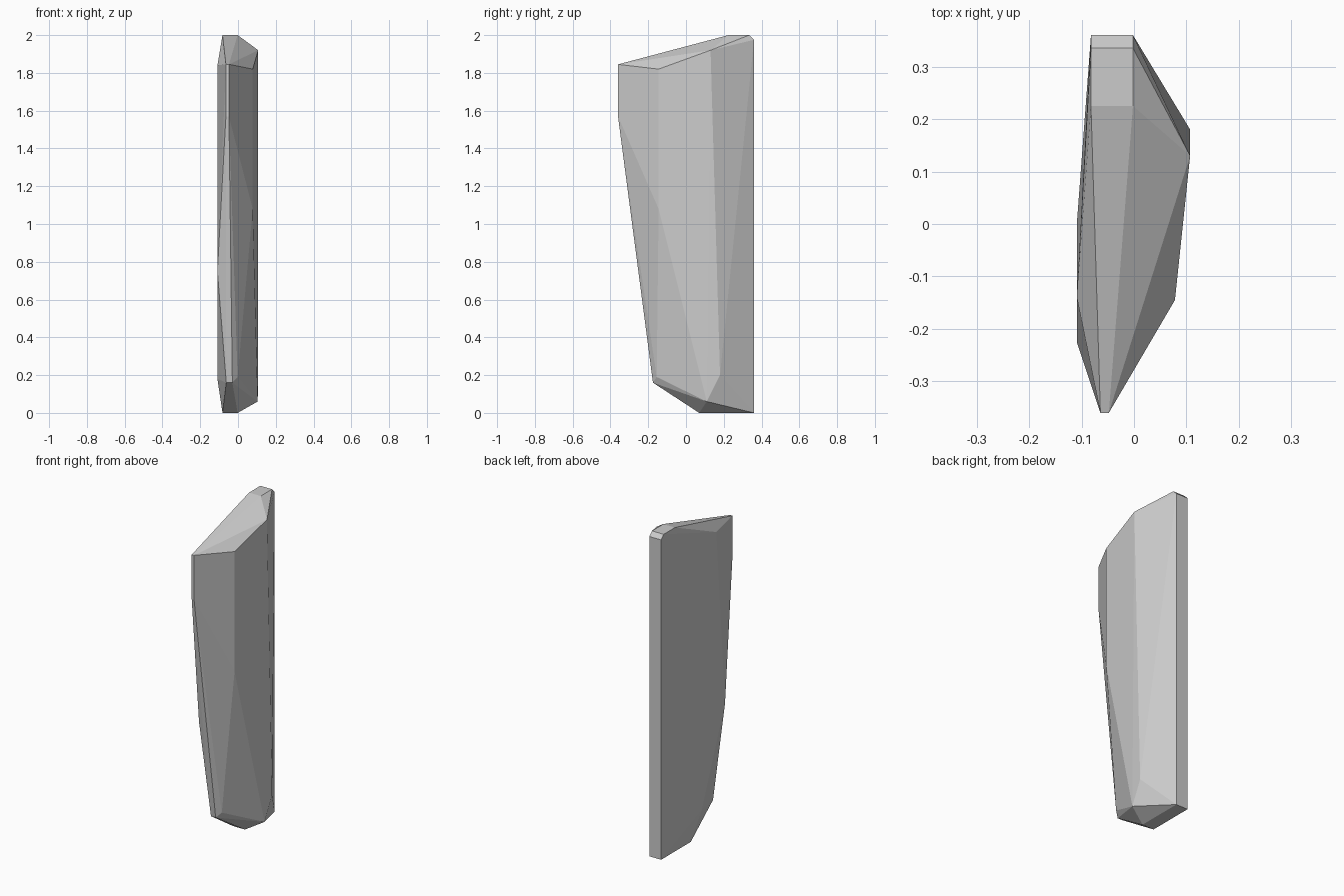
import bpy
import bmesh

if "Cube" in bpy.data.objects:
    bpy.data.objects.remove(bpy.data.objects["Cube"])

# Faceted standing slab: the convex hull of a few cut corners
corners = []

# back edge, top flat and bottom flat share one width
for x in (-0.082, -0.002):
    for y, z in ((0.36, 0), (0.36, 1.975), (0.335, 2), (0.225, 2), (0.07, 0)):
        corners.append((x, y, z))

# narrow front edge
for x in (-0.064, -0.048):
    for z in (1.57, 1.845):
        corners.append((x, -0.36, z))

# front toe
corners += [(-0.062, -0.175, 0.16), (-0.03, -0.175, 0.16), (-0.002, -0.155, 0.19)]

# right ridge and right front shoulder
corners += [(0.103, 0.11, 1.9), (0.107, 0.13, 1.92), (0.107, 0.18, 0.2), (0.104, 0.11, 0.06),
            (0.078, -0.145, 1.82), (0.078, -0.145, 1.08)]

# left bulge
corners += [(-0.109, -0.14, 1.84), (-0.109, -0.225, 0.75), (-0.109, 0.0, 0.18)]

bm = bmesh.new()
verts = [bm.verts.new(c) for c in corners]
hull = bmesh.ops.convex_hull(bm, input=verts)
loose = [v for v in bm.verts if not v.link_faces]
bmesh.ops.delete(bm, geom=loose, context='VERTS')
bmesh.ops.recalc_face_normals(bm, faces=bm.faces)
mesh = bpy.data.meshes.new("stone_slab")
bm.to_mesh(mesh)
bm.free()
slab = bpy.data.objects.new("stone_slab", mesh)
bpy.context.collection.objects.link(slab)
